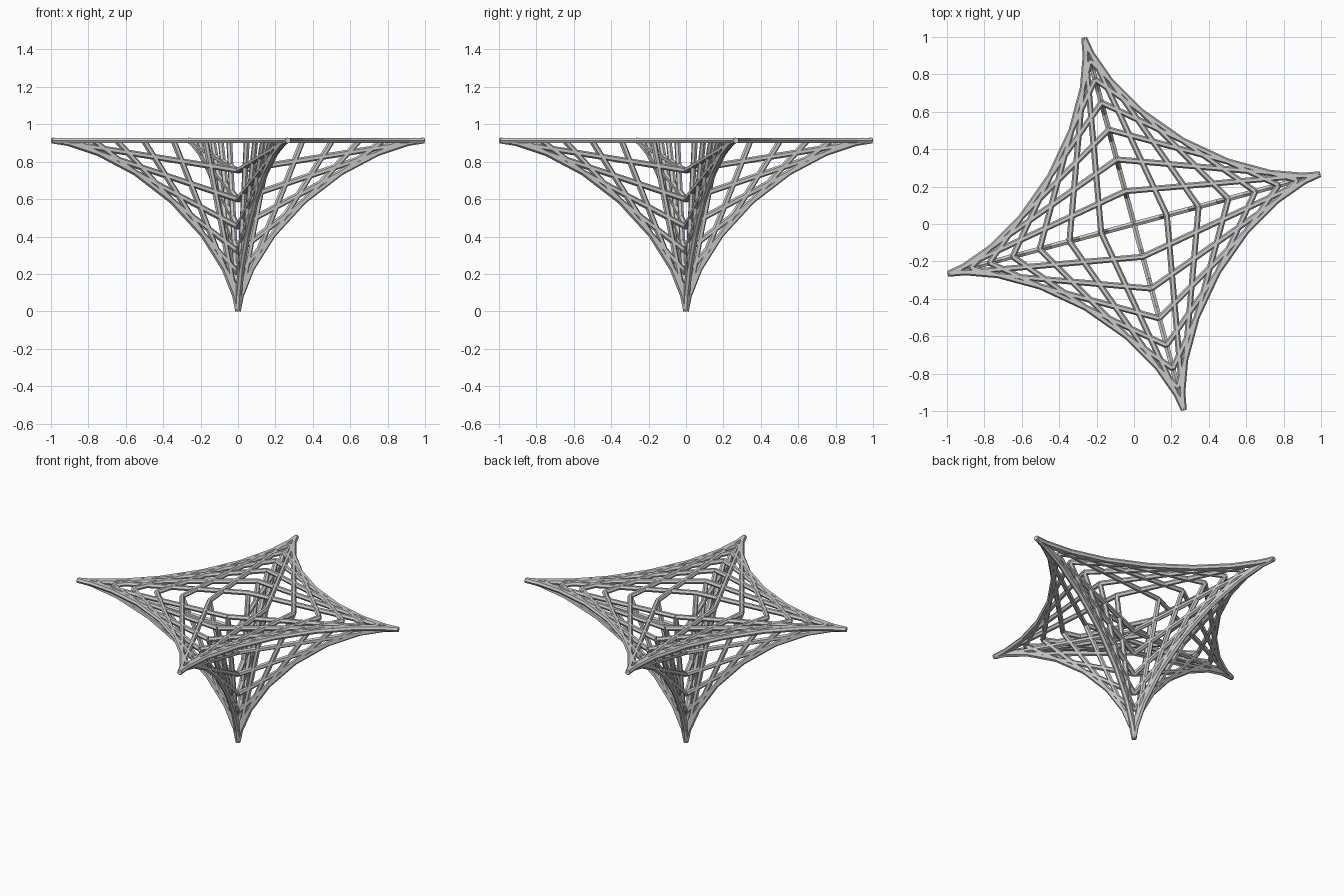
import bpy, bmesh
from math import sin, cos, radians
from mathutils import Vector

if "Cube" in bpy.data.objects:
    bpy.data.objects.remove(bpy.data.objects["Cube"])

R, DEPTH, TOP, ROD = 1.045, 0.925, 0.914, 0.016
SIDES = 6
CENTRE = Vector((0, 0, TOP))


def rod(bm, a, b, phase):
    # capped hexagonal rod from a to b
    d = (b - a).normalized()
    u = d.cross(Vector((0, 0, 1))).normalized()
    v = u.cross(d)
    rings = []
    for p in (a, b):
        ring = []
        for i in range(SIDES):
            t = radians(360 / SIDES * i + phase)
            ring.append(bm.verts.new(p + ROD * (cos(t) * u + sin(t) * v)))
        rings.append(ring)
    for i in range(SIDES):
        j = (i + 1) % SIDES
        bm.faces.new((rings[0][i], rings[0][j], rings[1][j], rings[1][i]))
    bm.faces.new(rings[0])
    bm.faces.new(rings[1])


def web(name, axis_a, axis_b, phase):
    # sliding-ladder rods spanning two axes, enveloping an astroid
    bm = bmesh.new()
    for deg in range(10, 90, 10):
        t = radians(deg)
        rod(bm, CENTRE + axis_a * cos(t), CENTRE + axis_b * sin(t), phase)
    bmesh.ops.recalc_face_normals(bm, faces=bm.faces)
    mesh = bpy.data.meshes.new(name)
    bm.to_mesh(mesh)
    bm.free()
    bpy.context.collection.objects.link(bpy.data.objects.new(name, mesh))


arms = [Vector((cos(radians(15 + 90 * k)), sin(radians(15 + 90 * k)), 0)) * R
        for k in range(4)]
down = Vector((0, 0, -DEPTH))

for k in range(4):
    # flat top web between neighbouring arms
    web(f"top_web_{k + 1}", arms[k], arms[(k + 1) % 4], 0)
    # upright web from each arm down to the foot
    web(f"leg_web_{k + 1}", arms[k], down, 30)
